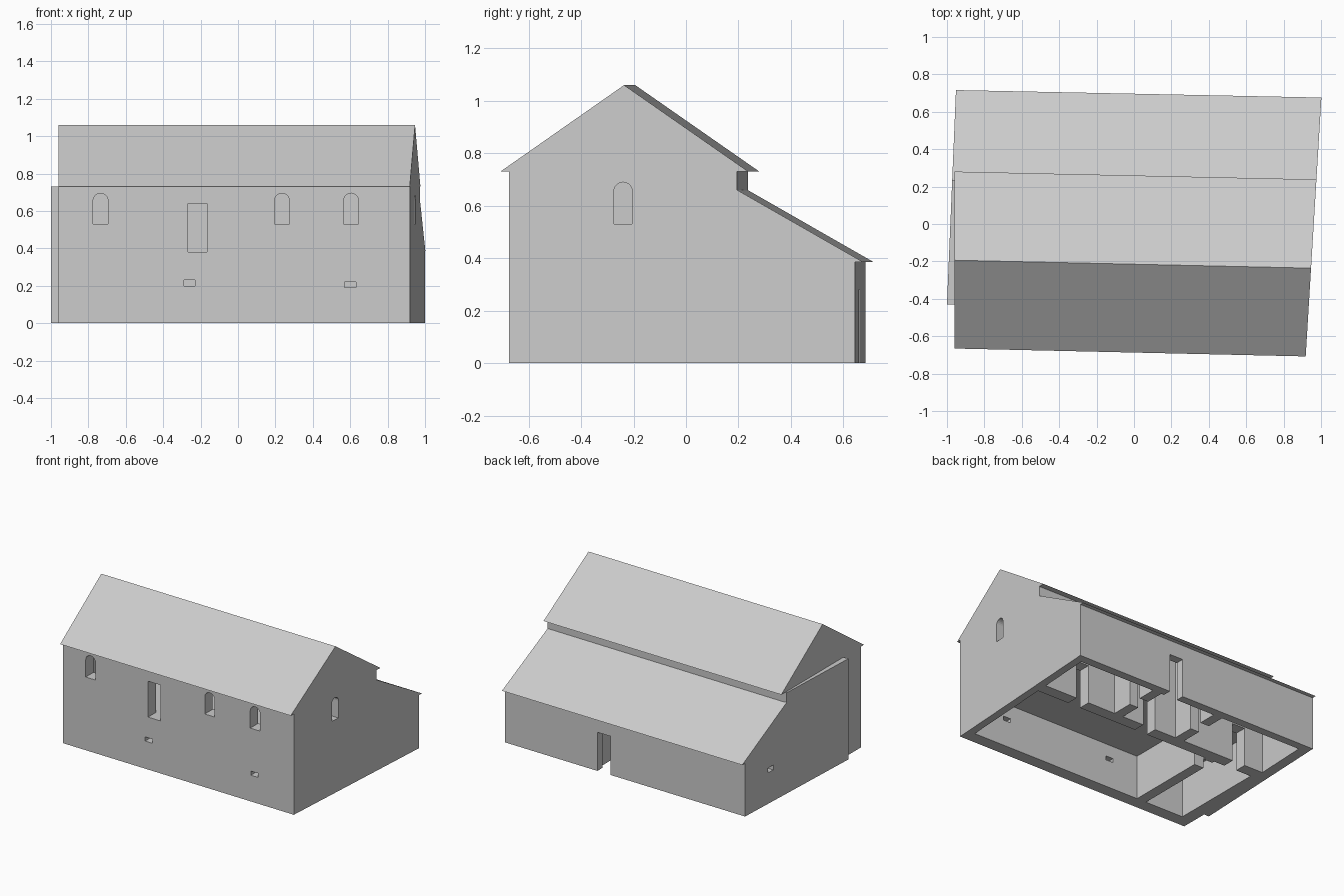
import bpy, bmesh, math

if "Cube" in bpy.data.objects:
    bpy.data.objects.remove(bpy.data.objects["Cube"])

grey = bpy.data.materials.new("pale_grey")
grey.diffuse_color = (0.6, 0.6, 0.6, 1)
grey.use_nodes = True
grey.node_tree.nodes["Principled BSDF"].inputs["Base Color"].default_value = grey.diffuse_color


def right_x(y):          # skewed right gable wall
    return 0.92 + (y + 0.675) * 0.0606


def left_x(y):           # thickened left wall
    return -1.0 + (y + 0.43) * 0.042


def shear(x, y):         # plan drifts back towards the left end
    return y + 0.0225 * (0.92 - x)


def loft(name, a, b):
    """Solid between two matching loops of 3D points."""
    bm = bmesh.new()
    va = [bm.verts.new(p) for p in a]
    vb = [bm.verts.new(p) for p in b]
    bm.faces.new(va)
    bm.faces.new(vb[::-1])
    n = len(a)
    for i in range(n):
        j = (i + 1) % n
        bm.faces.new((va[j], va[i], vb[i], vb[j]))
    bmesh.ops.recalc_face_normals(bm, faces=bm.faces)
    me = bpy.data.meshes.new(name)
    bm.to_mesh(me)
    bm.free()
    ob = bpy.data.objects.new(name, me)
    me.materials.append(grey)
    bpy.context.collection.objects.link(ob)
    return ob


def room(x0, x1, y0, y1, z0, z1, z1_back=None):
    """Sheared box; x1=None follows the right wall, x0=None the left wall."""
    zb = z1 if z1_back is None else z1_back

    def end(x, y, z, is_left):
        if x is None:
            x = left_x(y) + 0.075 if is_left else right_x(y) - 0.055
        return (x, shear(x, y), z)
    prof = [(y0, z0), (y1, z0), (y1, zb), (y0, z1)]
    return loft("cutter", [end(x0, y, z, True) for y, z in prof],
                [end(x1, y, z, False) for y, z in prof])


def arch_profile(c, w, z0, z1):
    r = w / 2
    pts = [(c - r, z0), (c + r, z0)]
    pts += [(c + r * math.cos(math.pi * i / 10), z1 - r + r * math.sin(math.pi * i / 10))
            for i in range(11)]
    return pts


def apply(target, tools, op):
    for t in tools:
        m = target.modifiers.new("cut", 'BOOLEAN')
        m.operation = op
        m.solver = 'EXACT'
        m.object = t
        bpy.context.view_layer.objects.active = target
        bpy.ops.object.modifier_apply(modifier=m.name)
        bpy.data.objects.remove(t)


# main gabled block, eaves included
main = [(-0.675, 0), (0.195, 0), (0.195, 0.73), (0.238, 0.73), (-0.236, 1.06),
        (-0.708, 0.73), (-0.675, 0.73)]
house = loft("house", [(-0.96, shear(-0.96, y), z) for y, z in main],
             [(right_x(y), y, z) for y, z in main])

# lean-to along the back
lean = [(0.15, 0), (0.645, 0), (0.645, 0.385), (0.676, 0.385), (0.195, 0.66), (0.15, 0.66)]
lean_to = loft("lean_to", [(left_x(y + 0.04), y + 0.04, z) for y, z in lean],
               [(right_x(y), y, z) for y, z in lean])

# thicker part of the left wall with a ledge on top
thick = [(-1.0, -0.43), (-0.9, -0.43), (-0.9, 0.235), (left_x(0.235), 0.235)]
left_wall = loft("left_wall", [(x, y, 0) for x, y in thick], [(x, y, 0.73) for x, y in thick])
apply(house, [lean_to, left_wall], 'UNION')

cuts = []
# rooms: two below and one above the floor slab
cuts.append(room(-0.49, None, -0.585, 0.11, -0.1, 0.32))
cuts.append(room(-0.87, -0.565, -0.585, 0.11, -0.1, 0.32))
cuts.append(room(-0.88, None, -0.585, 0.11, 0.38, 0.72))
# lean-to rooms under the sloping roof
for x0, x1 in ((None, -0.24), (-0.17, 0.27), (0.34, None)):
    cuts.append(room(x0, x1, 0.195, 0.585, -0.1, 0.62, 0.40))
# front arched windows
for c in (-0.735, 0.235, 0.605):
    p = arch_profile(c, 0.08, 0.53, 0.695)
    cuts.append(loft("cutter", [(x, -0.8, z) for x, z in p], [(x, -0.5, z) for x, z in p]))
# front loading door and two small vents
for x0, x1, z0, z1 in ((-0.267, -0.165, 0.38, 0.64), (-0.29, -0.23, 0.2, 0.23),
                       (0.57, 0.63, 0.19, 0.22)):
    p = [(x0, z0), (x1, z0), (x1, z1), (x0, z1)]
    cuts.append(loft("cutter", [(x, -0.8, z) for x, z in p], [(x, -0.5, z) for x, z in p]))
# right gable window
p = arch_profile(-0.24, 0.07, 0.53, 0.69)
cuts.append(loft("cutter", [(0.8, y, z) for y, z in p], [(1.1, y, z) for y, z in p]))
# left wall vent
p = [(0.38, 0.225), (0.44, 0.225), (0.44, 0.26), (0.38, 0.26)]
cuts.append(loft("cutter", [(-1.1, y, z) for y, z in p], [(-0.8, y, z) for y, z in p]))
# back door, inner doors in the middle wall, cross wall and partitions
cuts.append(room(0.14, 0.248, 0.5, 0.75, -0.1, 0.28))
for x in (-0.75, 0.0, 0.56):
    cuts.append(room(x, x + 0.1, 0.06, 0.25, -0.1, 0.28))
cuts.append(room(-0.6, -0.45, 0.0, 0.09, -0.1, 0.28))
cuts.append(room(-0.28, -0.12, 0.35, 0.45, -0.1, 0.28))
cuts.append(room(0.24, 0.38, 0.35, 0.45, -0.1, 0.28))
apply(house, cuts, 'DIFFERENCE')
